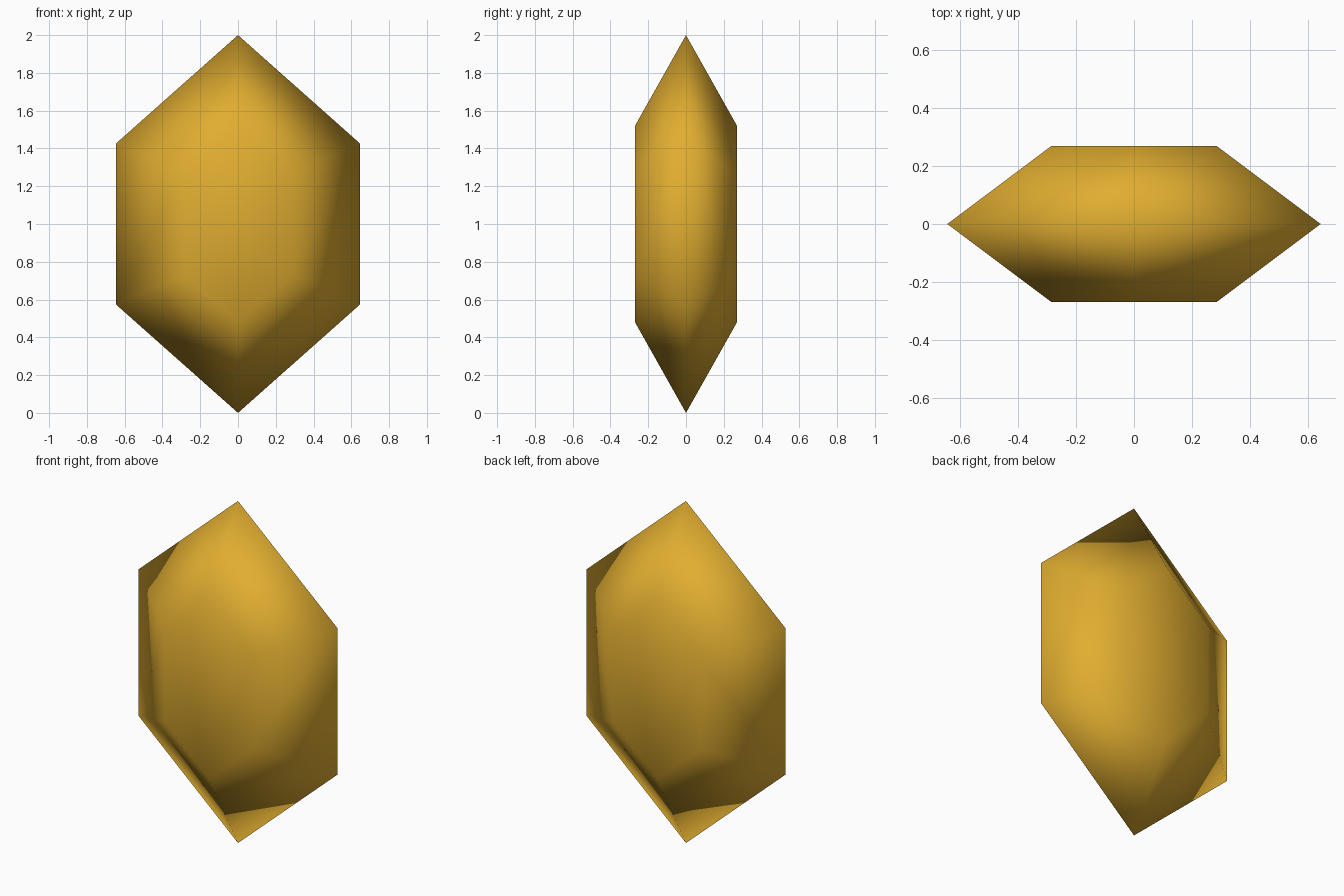
import bpy
import bmesh

if "Cube" in bpy.data.objects:
    bpy.data.objects.remove(bpy.data.objects["Cube"])

gold = bpy.data.materials.new("gold")
gold.diffuse_color = (0.75, 0.42, 0.03, 1)
gold.use_nodes = True
gold.node_tree.nodes["Principled BSDF"].inputs["Base Color"].default_value = gold.diffuse_color

# Elongated hexagon rings: (half width, tip offset, shoulder offset) from z = 1
RIM = (0.645, 1.0, 0.427)
FACE = (0.285, 0.52, 0.268)
HALF_DEPTH = 0.27


def ring(bm, half_width, tip, shoulder, y):
    points = [(0, tip), (half_width, shoulder), (half_width, -shoulder),
              (0, -tip), (-half_width, -shoulder), (-half_width, shoulder)]
    return [bm.verts.new((x, y, 1 + z)) for x, z in points]


# Cut gem: sharp rim in the middle, sloping facets to a flat face on each side
bm = bmesh.new()
rim = ring(bm, *RIM, 0)
for side in (-1, 1):
    flat = ring(bm, *FACE, side * HALF_DEPTH)
    bm.faces.new(flat)
    for i in range(6):
        j = (i + 1) % 6
        bm.faces.new((rim[i], rim[j], flat[j], flat[i]))
bmesh.ops.recalc_face_normals(bm, faces=bm.faces)
for face in bm.faces:
    face.smooth = True

mesh = bpy.data.meshes.new("gem")
bm.to_mesh(mesh)
bm.free()
mesh.materials.append(gold)
gem = bpy.data.objects.new("gem", mesh)
bpy.context.collection.objects.link(gem)
